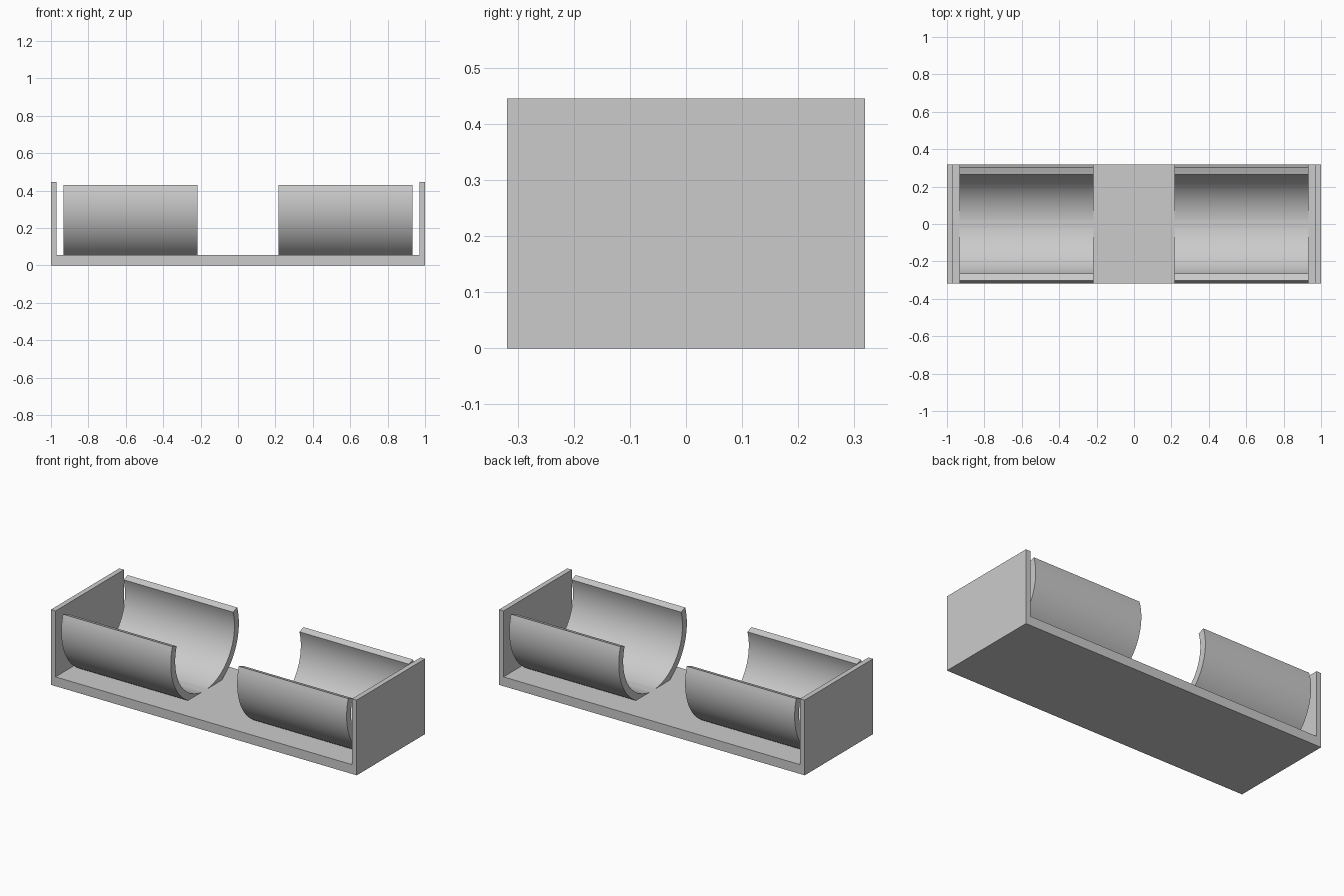
import bpy, bmesh
from math import cos, sin, pi, radians
from mathutils import Vector

cube = bpy.data.objects.get("Cube")
if cube:
    bpy.data.objects.remove(cube, do_unlink=True)

# Single grey plastic
grey = bpy.data.materials.new("grey_plastic")
grey.use_nodes = True
colour = (0.6, 0.6, 0.6, 1)
grey.diffuse_color = colour
grey.node_tree.nodes["Principled BSDF"].inputs["Base Color"].default_value = colour


def extrude_profile(name, points, offset, smooth=False):
    """Fill a closed outline and extrude it along offset."""
    bm = bmesh.new()
    face = bm.faces.new([bm.verts.new(p) for p in points])
    result = bmesh.ops.extrude_face_region(bm, geom=[face], use_keep_orig=True)
    moved = [v for v in result["geom"] if isinstance(v, bmesh.types.BMVert)]
    bmesh.ops.translate(bm, verts=moved, vec=Vector(offset))
    bmesh.ops.recalc_face_normals(bm, faces=bm.faces)
    mesh = bpy.data.meshes.new(name)
    bm.to_mesh(mesh)
    bm.free()
    mesh.materials.append(grey)
    obj = bpy.data.objects.new(name, mesh)
    bpy.context.collection.objects.link(obj)
    if smooth:
        bpy.ops.object.select_all(action="DESELECT")
        obj.select_set(True)
        bpy.context.view_layer.objects.active = obj
        bpy.ops.object.shade_smooth_by_angle(angle=radians(30))
    return obj


# Tray: floor and two end walls in one U-shaped profile
half_depth, floor_top, wall_top, wall_in = 0.319, 0.055, 0.445, 0.97
half = [(1, 0), (1, wall_top), (wall_in, wall_top), (wall_in, floor_top)]
outline = half + [(-x, z) for x, z in reversed(half)]
extrude_profile("tray", [(x, -half_depth, z) for x, z in outline],
                (0, 2 * half_depth, 0))

# Clips: open-topped cylindrical cradles, one on each side
outer, inner, centre_z = 0.318, 0.277, 0.331
clip_near, clip_far = 0.217, 0.933
rim, steps = radians(18), 64
angles = [rim - (pi + 2 * rim) * i / steps for i in range(steps + 1)]
arc = [(outer * cos(a), centre_z + outer * sin(a)) for a in angles]
arc += [(inner * cos(a), centre_z + inner * sin(a)) for a in reversed(angles)]
for name, side in (("left_clip", 1), ("right_clip", -1)):
    extrude_profile(name, [(side * clip_near, y, z) for y, z in arc],
                    (side * (clip_far - clip_near), 0, 0), smooth=True)
